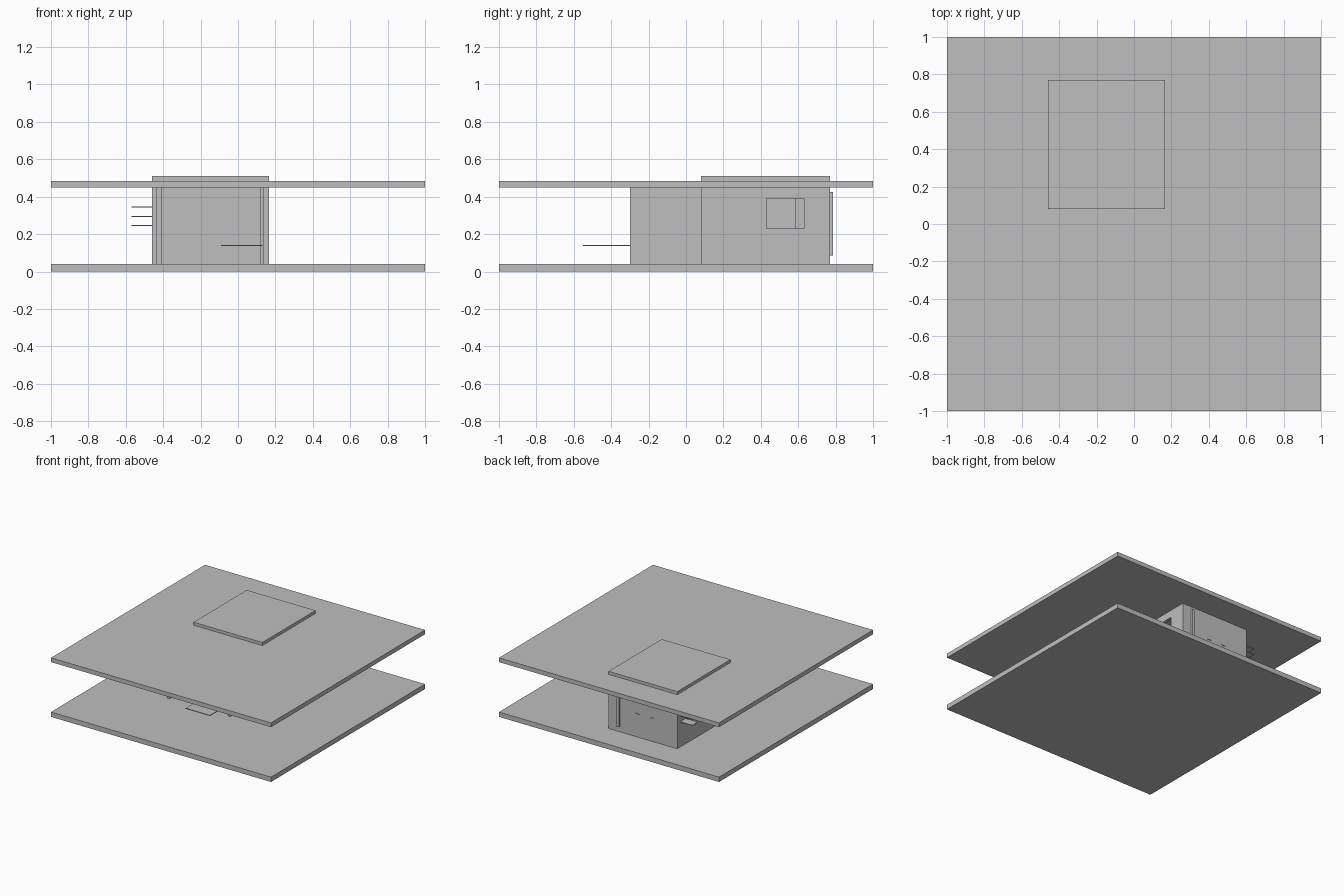
import bpy
from mathutils import Vector

if "Cube" in bpy.data.objects:
    bpy.data.objects.remove(bpy.data.objects["Cube"], do_unlink=True)

# One plain grey for the whole model
grey = bpy.data.materials.new("plain_grey")
grey.use_nodes = True
grey.diffuse_color = (0.52, 0.52, 0.52, 1)
grey.node_tree.nodes["Principled BSDF"].inputs["Base Color"].default_value = grey.diffuse_color


def block(name, x, y, z):
    """Box spanning the given (low, high) ranges."""
    bpy.ops.mesh.primitive_cube_add(size=1)
    ob = bpy.context.object
    ob.name = name
    low, high = (Vector(p) for p in zip(x, y, z))
    for v in ob.data.vertices:
        v.co = (low + high) / 2 + v.co * (high - low)
    ob.data.materials.append(grey)
    return ob


def cut(target, name, x, y, z):
    """Subtract a hidden box from the target."""
    cutter = block(name, x, y, z)
    cutter.hide_render = True
    cutter.hide_set(True)
    cutter.display_type = 'WIRE'
    mod = target.modifiers.new(name, 'BOOLEAN')
    mod.operation = 'DIFFERENCE'
    mod.solver = 'EXACT'
    mod.object = cutter
    bpy.context.view_layer.objects.active = target
    bpy.ops.object.modifier_apply(modifier=name)
    bpy.data.objects.remove(cutter, do_unlink=True)


FLOOR, CEILING = 0.04, 0.45

# Floor and roof slabs
block("floor_slab", (-1, 1), (-1, 1), (0, FLOOR))
block("roof_slab", (-1, 1), (-1, 1), (CEILING, 0.485))

# Hollow room rising through the roof, with a side window
room = block("room", (-0.46, 0.165), (0.08, 0.77), (FLOOR, 0.51))
cut(room, "room_hollow", (-0.435, 0.14), (0.105, 0.745), (0.05, CEILING))
cut(room, "window_opening", (0.1, 0.2), (0.43, 0.63), (0.23, 0.39))
block("inner_partition", (-0.44, -0.2), (0.585, 0.75), (FLOOR, CEILING))

# Wing walls either side of the open front porch
for side, x in (("right", (-0.435, -0.41)), ("left", (0.12, 0.14))):
    block(side + "_wing_wall", x, (-0.3, 0.09), (FLOOR, CEILING))

# Front shelf
block("front_shelf", (-0.09, 0.13), (-0.55, -0.28), (0.137, 0.143))

# Stacked ledges on the side wall
for i, z in enumerate((0.245, 0.295, 0.345)):
    block(f"side_ledge_{i + 1}", (-0.57, -0.45), (0.66, 0.73), (z - 0.003, z + 0.003))

# Upright strip and small handles on the back wall
block("back_strip", (0.06, 0.085), (0.76, 0.785), (0.085, 0.425))
for i, x in enumerate((-0.23, -0.095)):
    block(f"back_handle_{i + 1}", (x - 0.016, x + 0.016), (0.765, 0.775), (0.227, 0.233))
